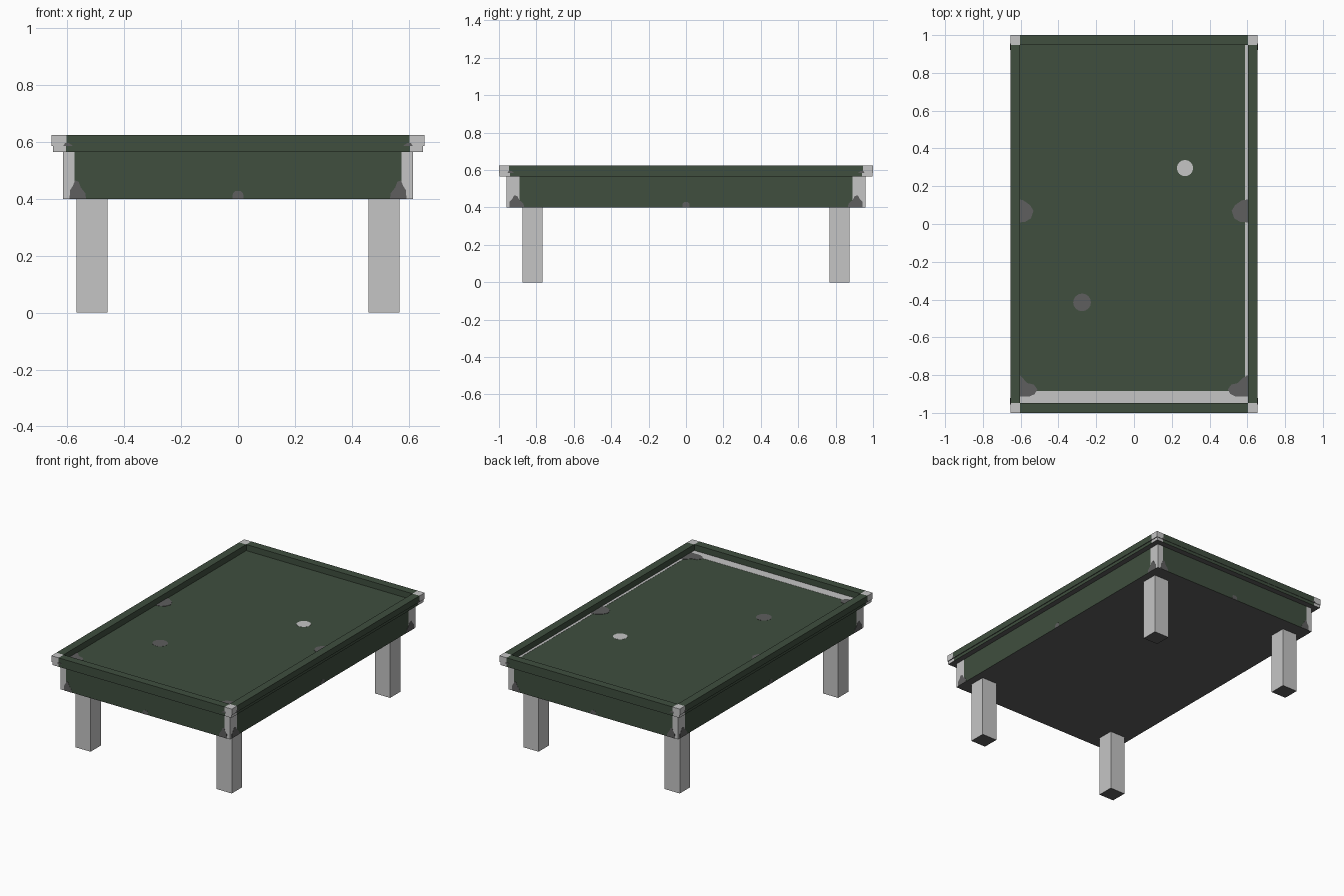
import bpy, bmesh, math
from mathutils import Vector

if "Cube" in bpy.data.objects:
    bpy.data.objects.remove(bpy.data.objects["Cube"])


def material(name, rgb):
    m = bpy.data.materials.new(name)
    m.diffuse_color = (*rgb, 1)
    m.use_nodes = True
    m.node_tree.nodes["Principled BSDF"].inputs["Base Color"].default_value = m.diffuse_color
    return m


GREEN, LIGHT, GREY = 0, 1, 2
MATS = [material("dark green", (0.05, 0.077, 0.049)),
        material("light grey", (0.56, 0.56, 0.56)),
        material("dark grey", (0.112, 0.112, 0.112))]


def finish(name, bm):
    bmesh.ops.recalc_face_normals(bm, faces=bm.faces)
    me = bpy.data.meshes.new(name)
    bm.to_mesh(me)
    bm.free()
    for m in MATS:
        me.materials.append(m)
    ob = bpy.data.objects.new(name, me)
    bpy.context.collection.objects.link(ob)
    return ob


def box(name, lo, hi, mat=GREEN, corner=None, hollow=False):
    """Box with grey underside, optional light corners and open centre."""
    bm = bmesh.new()
    bmesh.ops.create_cube(bm, size=1)
    for v in bm.verts:
        v.co = [lo[i] + (v.co[i] + 0.5) * (hi[i] - lo[i]) for i in range(3)]
    if corner:
        for axis in (0, 1):
            for s in (-1, 1):
                p = Vector((0, 0, 0))
                p[axis] = s * corner[axis]
                n = Vector((0, 0, 0))
                n[axis] = 1
                bmesh.ops.bisect_plane(bm, geom=bm.verts[:] + bm.edges[:] + bm.faces[:],
                                       plane_co=p, plane_no=n)
    bm.normal_update()
    centre = []
    for f in bm.faces:
        c = f.calc_center_median()
        f.material_index = mat
        if corner and abs(c.x) > corner[0] and abs(c.y) > corner[1]:
            f.material_index = LIGHT
        if f.normal.z < -0.9:
            f.material_index = GREY
        if abs(f.normal.z) > 0.9 and corner and abs(c.x) < corner[0] and abs(c.y) < corner[1]:
            centre.append(f)
    if hollow:
        edges = [e for f in centre for e in f.edges]
        bmesh.ops.delete(bm, geom=centre, context='FACES_ONLY')
        for f in bmesh.ops.bridge_loops(bm, edges=edges)["faces"]:
            f.material_index = GREEN
    return finish(name, bm)


def plate(name, pts, normal, mat, thick=0.001):
    """Thin flat inlay raised from a surface."""
    bm = bmesh.new()
    f = bm.faces.new([bm.verts.new(p) for p in pts])
    out = bmesh.ops.extrude_face_region(bm, geom=[f])["geom"]
    for v in out:
        if isinstance(v, bmesh.types.BMVert):
            v.co += Vector(normal) * thick
    for f in bm.faces:
        f.material_index = mat
    return finish(name, bm)


# Cabinet, bed slab and raised rail frame
box("cabinet", (-0.615, -0.96, 0.4), (0.615, 0.96, 0.565), corner=(0.575, 0.89))
box("bed_slab", (-0.65, -0.997, 0.565), (0.65, 0.997, 0.585), corner=(0.605, 0.94))
box("rail_frame", (-0.655, -0.9995, 0.585), (0.655, 0.9995, 0.625),
    corner=(0.603, 0.947), hollow=True)

# Legs
for sx in (-1, 1):
    for sy in (-1, 1):
        x, y = sx * 0.5125, sy * 0.821
        box("leg", (x - 0.0545, y - 0.0535, 0), (x + 0.0545, y + 0.0535, 0.4), LIGHT)

# Bed markings: light strips, spots and pockets
BED, UP = 0.585, (0, 0, 1)


def bed_rect(name, x0, x1, y0, y1):
    plate(name, [(x0, y0, BED), (x1, y0, BED), (x1, y1, BED), (x0, y1, BED)], UP, LIGHT)


bed_rect("end_strip", -0.603, 0.603, -0.947, -0.885)
bed_rect("side_strip", 0.587, 0.603, -0.885, 0.947)
for name, x, y, r, m in (("light_spot", 0.27, 0.296, 0.043, LIGHT),
                         ("grey_spot", -0.275, -0.415, 0.047, GREY)):
    plate(name, [(x + r * math.cos(a * math.pi / 8), y + r * math.sin(a * math.pi / 8), BED)
                 for a in range(16)], UP, m)
side_pocket = [(0.603, 0.13), (0.57, 0.125), (0.535, 0.1), (0.517, 0.07),
               (0.53, 0.03), (0.56, 0.012), (0.603, 0.008)]
corner_pocket = [(0.603, -0.8), (0.575, -0.815), (0.55, -0.842), (0.515, -0.85),
                 (0.497, -0.875), (0.51, -0.9), (0.535, -0.912), (0.603, -0.912)]
for s, shift in ((1, 0), (-1, 0.015)):
    for name, pts in (("side_pocket", side_pocket), ("corner_pocket", corner_pocket)):
        plate(name, [(s * min(x + shift, 0.604), y, BED) for x, y in pts], UP, GREY, 0.002)

# Grey patches on the cabinet and rail faces: (centre, half widths) per side pair
patch = [(-1, 0.4), (-0.95, 0.43), (-0.6, 0.445), (-0.35, 0.465), (0.1, 0.46),
         (0.35, 0.44), (0.9, 0.42), (1, 0.4)]
notch = [(-1, 0.4), (-0.9, 0.42), (-0.5, 0.428), (0.5, 0.428), (0.9, 0.42), (1, 0.4)]
for s in (-1, 1):
    for along_x in (True, False):
        d = 0.96 if along_x else 0.615
        e = 0.9995 if along_x else 0.655
        normal = (0, s, 0) if along_x else (s, 0, 0)

        def place(u, z, dist):
            return (u, s * dist, z) if along_x else (s * dist, u, z)

        plate("centre_patch", [place(u * 0.02, z, d) for u, z in notch], normal, GREY)
        mid, half = (0.563, 0.029) if along_x else (0.905, 0.04)
        r0, r1 = (0.58, 0.615) if along_x else (0.92, 0.955)
        for t in (-1, 1):
            plate("corner_patch", [place(t * (mid - u * half), z, d) for u, z in patch],
                  normal, GREY)
            plate("rail_patch", [place(t * r0, 0.585, e), place(t * r1, 0.585, e),
                                 place(t * (r1 - 0.008), 0.597, e),
                                 place(t * (r0 + 0.012), 0.595, e)], normal, GREY, 0.0005)
